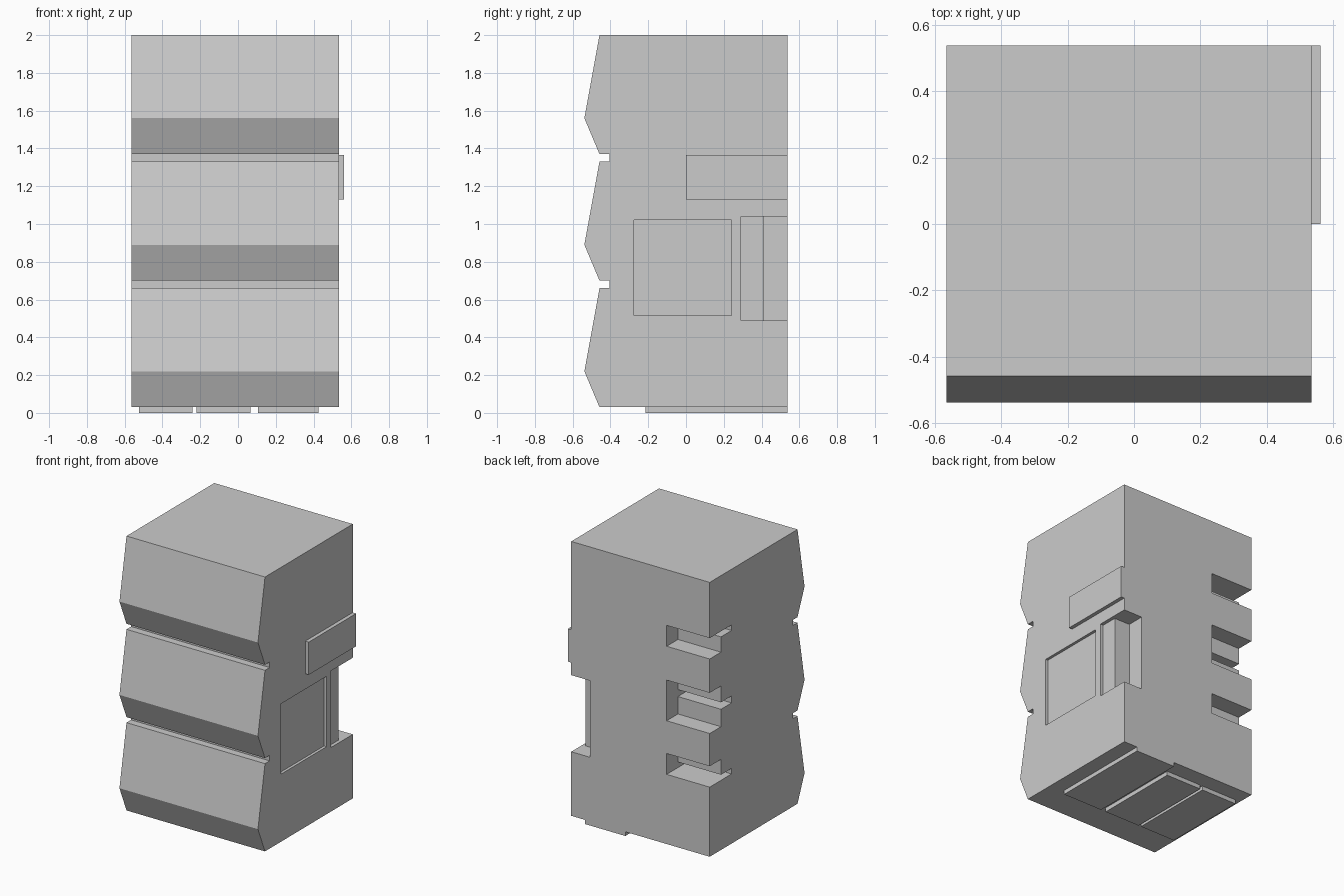
import bpy, bmesh

if "Cube" in bpy.data.objects:
    bpy.data.objects.remove(bpy.data.objects["Cube"])

L, R, F, B = -0.565, 0.535, -0.538, 0.538   # body limits
OUT = 0.1                                    # cutter overshoot


def mesh_object(name, bm):
    bmesh.ops.recalc_face_normals(bm, faces=bm.faces[:])
    me = bpy.data.meshes.new(name)
    bm.to_mesh(me)
    bm.free()
    ob = bpy.data.objects.new(name, me)
    bpy.context.collection.objects.link(ob)
    return ob


def prism_x(name, pts, x0, x1):
    """Extrude a (y, z) profile along x."""
    bm = bmesh.new()
    face = bm.faces.new([bm.verts.new((x0, y, z)) for y, z in pts])
    ext = bmesh.ops.extrude_face_region(bm, geom=[face])
    verts = [g for g in ext["geom"] if isinstance(g, bmesh.types.BMVert)]
    bmesh.ops.translate(bm, verts=verts, vec=(x1 - x0, 0, 0))
    return mesh_object(name, bm)


def box(name, x, y, z):
    return prism_x(name, [(y[0], z[0]), (y[1], z[0]), (y[1], z[1]), (y[0], z[1])], *x)


def cut(target, x, y, z):
    tool = box("cutter", x, y, z)
    tool.hide_render = True
    mod = target.modifiers.new("cut", 'BOOLEAN')
    mod.operation, mod.solver, mod.object = 'DIFFERENCE', 'EXACT', tool
    bpy.context.view_layer.objects.active = target
    bpy.ops.object.modifier_apply(modifier=mod.name)
    bpy.data.objects.remove(tool)


# Body: three stacked wedge fronts separated by narrow grooves
profile = [(B, 0.03), (B, 2.0)]
for i in (2, 1, 0):
    z = 0.67 * i
    profile += [(-0.458, 0.66 + z), (F, 0.22 + z), (-0.458, 0.03 + z)]
    if i:
        profile += [(-0.405, 0.03 + z), (-0.405, -0.01 + z)]
profile[2] = (-0.458, 2.0)
body = prism_x("cabinet_body", profile, L, R)

# Recessed side panel, and stepped handle notch on the back right corner
cut(body, (R - 0.02, R + OUT), (-0.275, 0.24), (0.515, 1.02))
cut(body, (R - 0.025, R + OUT), (0.29, B + OUT), (0.49, 1.04))
cut(body, (0.385, R + OUT), (0.41, B + OUT), (0.49, 1.04))

# Slots on the back left corner, each with a thin deeper groove
slots = [((1.45, 1.60), (1.56, 1.60)),
         ((0.915, 1.207), (1.04, 1.09)),
         ((0.53, 0.68), (0.53, 0.57))]
for slot, groove in slots:
    cut(body, (L - OUT, -0.223), (0.41, B + OUT), slot)
    cut(body, (L - OUT, -0.223), (0.29, 0.45), groove)

# Raised plate on the right side
box("side_plate", (R, 0.562), (0.0, B), (1.13, 1.365))

# Base pads
for i, (x, back) in enumerate([((-0.525, -0.24), 0.42), ((-0.22, 0.065), 0.42),
                               ((0.105, 0.425), B)]):
    box(f"base_pad_{i + 1}", x, (-0.215, back), (0.0, 0.03))
